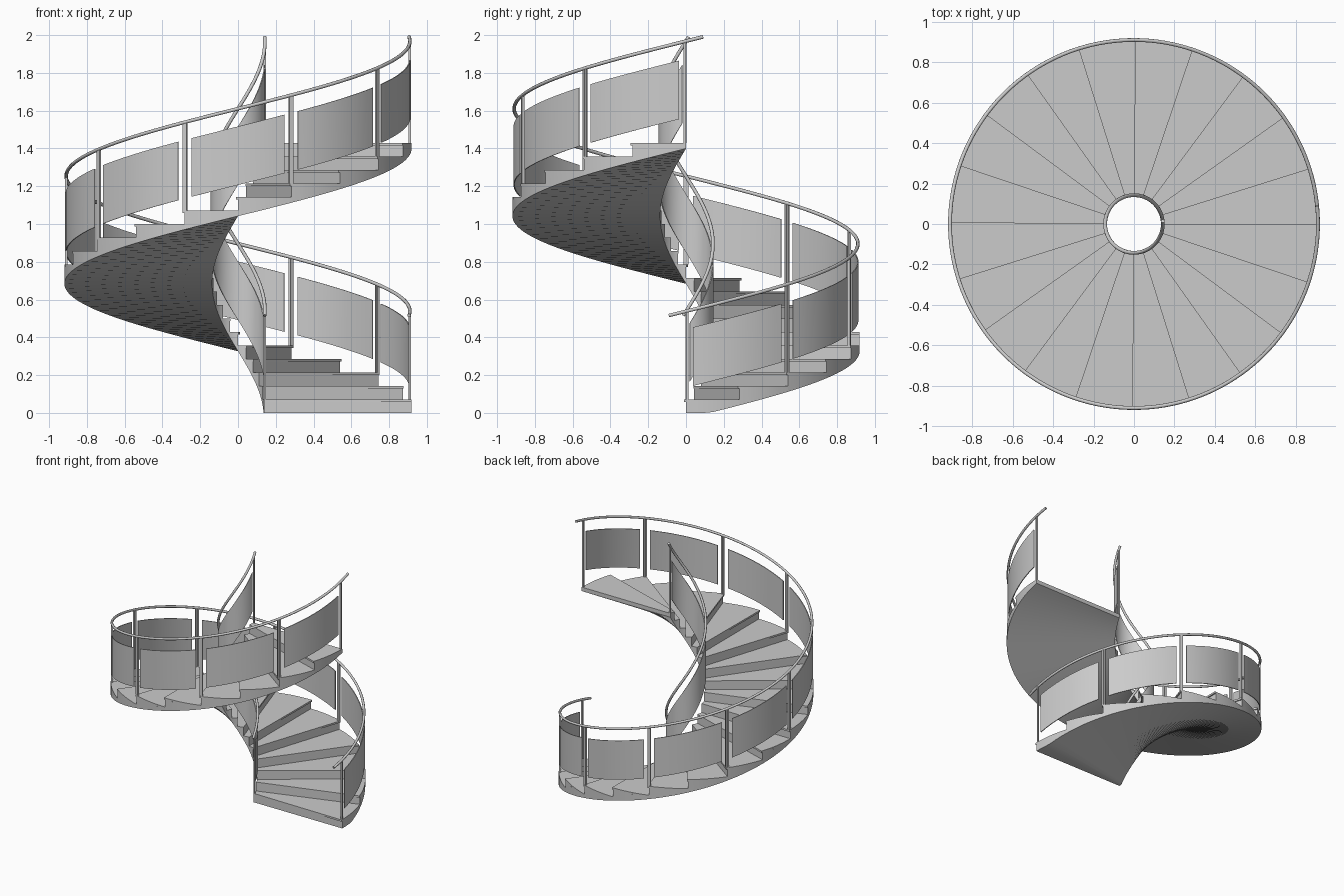
import bpy, bmesh
from math import sin, cos, radians

if "Cube" in bpy.data.objects:
    bpy.data.objects.remove(bpy.data.objects["Cube"])

STEPS, STEP_ANGLE, RISE = 20, 18.0, 0.0715
R_IN, R_OUT = 0.137, 0.919            # stair edges
RAIL_IN, RAIL_OUT = 0.1425, 0.910     # railing radii
TREAD = 0.014


def polar(r, a, z):
    return (r * cos(radians(a)), r * sin(radians(a)), z)


def base(a):
    """Height of the helix at angle a."""
    return RISE * a / STEP_ANGLE


def finish(name, bm, smooth=True):
    bmesh.ops.remove_doubles(bm, verts=bm.verts, dist=1e-5)
    bmesh.ops.recalc_face_normals(bm, faces=bm.faces)
    me = bpy.data.meshes.new(name)
    bm.to_mesh(me)
    bm.free()
    ob = bpy.data.objects.new(name, me)
    bpy.context.collection.objects.link(ob)
    bpy.ops.object.select_all(action='DESELECT')
    ob.select_set(True)
    bpy.context.view_layer.objects.active = ob
    if smooth:
        bpy.ops.object.shade_smooth_by_angle(angle=radians(30))
    return ob


def sector(bm, r0, r1, a0, a1, lo, hi, n):
    """Closed curved slab between two radii and two angles; lo/hi give heights."""
    rings = []
    for k in range(n + 1):
        a = a0 + (a1 - a0) * k / n
        rings.append([bm.verts.new(polar(r, a, z)) for r, z in
                      ((r0, lo(a)), (r1, lo(a)), (r1, hi(a)), (r0, hi(a)))])
    for p, q in zip(rings, rings[1:]):
        for j in range(4):
            bm.faces.new((p[j], p[(j + 1) % 4], q[(j + 1) % 4], q[j]))
    bm.faces.new(rings[0])
    bm.faces.new(rings[-1])


# Stair body: stepped walls, risers and a smooth helical underside
bm = bmesh.new()
SEG = 6
prev_top = None
for i in range(STEPS):
    top = (i + 1) * RISE - TREAD
    rings = []
    for k in range(SEG + 1):
        a = (i + k / SEG) * STEP_ANGLE
        zb = max(0.0, base(a) - 0.031)
        rings.append([bm.verts.new(polar(r, a, z)) for r, z in
                      ((R_IN, top), (R_IN, zb), (R_OUT, zb), (R_OUT, top))])
    for p, q in zip(rings, rings[1:]):
        for j in range(3):
            bm.faces.new((p[j], p[j + 1], q[j + 1], q[j]))
    if prev_top is None:
        bm.faces.new(rings[0])
    else:
        bm.faces.new((prev_top[0], prev_top[3], rings[0][3], rings[0][0]))
    prev_top = rings[-1]
bm.faces.new(prev_top)
finish("stair_body", bm)

# Treads with a small nosing over each riser
bm = bmesh.new()
for i in range(STEPS):
    z = (i + 1) * RISE
    sector(bm, R_IN, R_OUT, i * STEP_ANGLE - 0.6, (i + 1) * STEP_ANGLE,
           lambda a: z - TREAD, lambda a: z, SEG)
finish("treads", bm)

# Railing panels following the slope
def panel(bm, r, a0, a1, n):
    sector(bm, r - 0.003, r + 0.003, a0, a1,
           lambda a: base(a) + 0.134, lambda a: base(a) + 0.444, n)


bm = bmesh.new()
for k in range(10):
    panel(bm, RAIL_OUT, k * 36 + 2.4, k * 36 + 33.6, 12)
finish("outer_panels", bm)
bm = bmesh.new()
panel(bm, RAIL_IN, 8, 352, 120)
finish("inner_panel", bm)


# Handrails
def handrail(name, r):
    n = 160
    cu = bpy.data.curves.new(name, 'CURVE')
    cu.dimensions = '3D'
    cu.bevel_depth = 0.0095
    cu.bevel_resolution = 3
    cu.use_fill_caps = True
    sp = cu.splines.new('POLY')
    sp.points.add(n)
    for k in range(n + 1):
        a = -5.7 + 371.4 * k / n
        sp.points[k].co = (*polar(r, a, base(a) + 0.538), 1)
    ob = bpy.data.objects.new(name, cu)
    bpy.context.collection.objects.link(ob)
    bpy.ops.object.select_all(action='DESELECT')
    ob.select_set(True)
    bpy.context.view_layer.objects.active = ob
    bpy.ops.object.convert(target='MESH')
    bpy.ops.object.shade_smooth_by_angle(angle=radians(40))


handrail("outer_handrail", RAIL_OUT)
handrail("inner_handrail", RAIL_IN)


# Posts: paired bars between panels, single bars at the ends
def post(bm, r, a, k):
    z0 = min(2 * k + 1, STEPS) * RISE
    half = 0.0055 / r * 57.2958
    sector(bm, r - 0.006, r + 0.006, a - half, a + half,
           lambda _: z0, lambda _: base(a) + 0.536, 1)


bm = bmesh.new()
for k in range(11):
    for side in (-1, 1):
        if (k, side) not in ((0, -1), (10, 1)):
            post(bm, RAIL_OUT, k * 36 + side * 0.41, k)
finish("outer_posts", bm, False)
bm = bmesh.new()
post(bm, RAIL_IN, 1, 0)
post(bm, RAIL_IN, 359, 10)
finish("inner_posts", bm, False)
